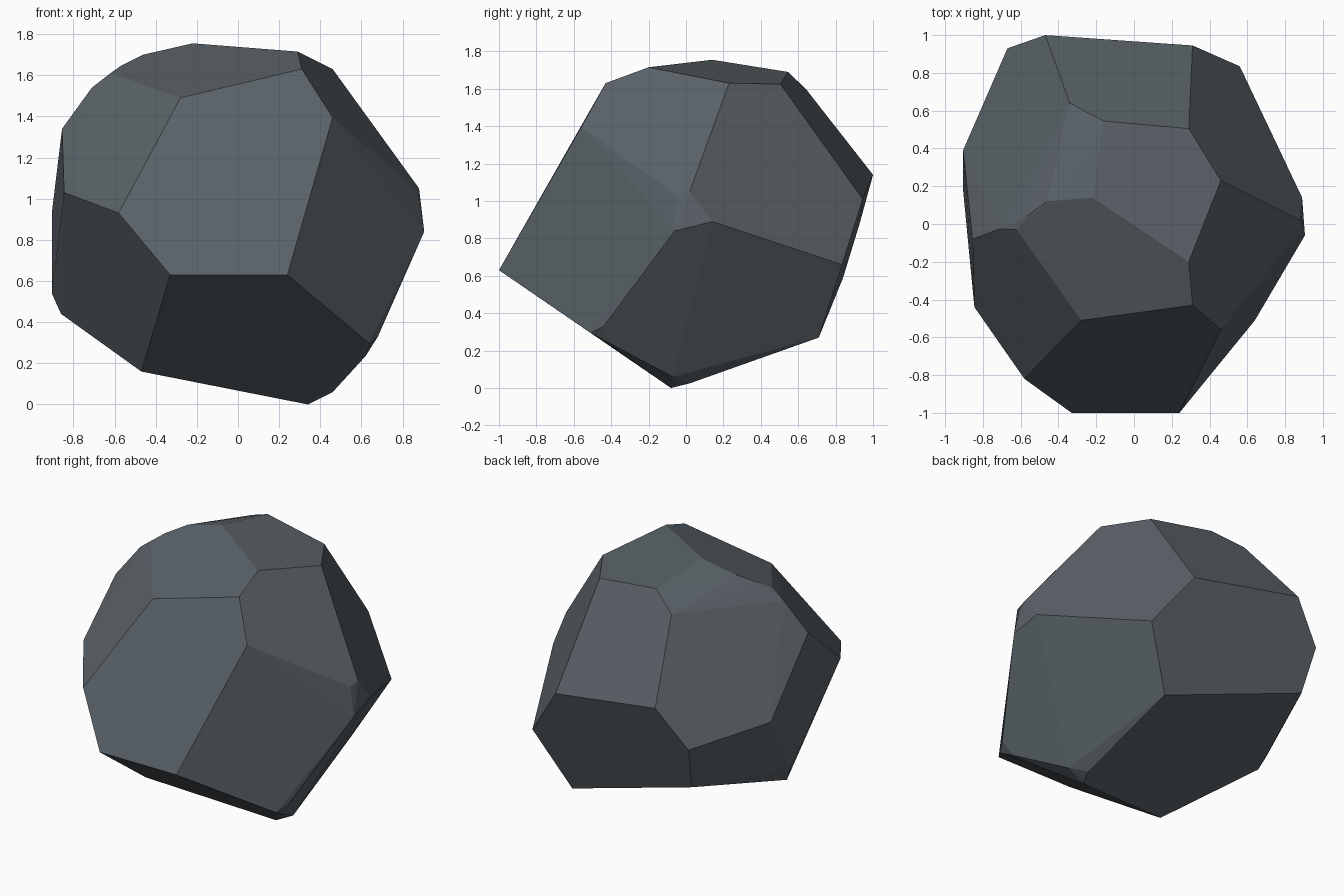
import bpy
import bmesh
import math

if "Cube" in bpy.data.objects:
    bpy.data.objects.remove(bpy.data.objects["Cube"])

# Corners of the faceted boulder, grouped by region
crown = [(-.22, .14, 1.755), (-.46, .12, 1.70), (-.16, .545, 1.69), (-.34, .64, 1.60),
         (.29, -.20, 1.715), (.31, -.43, 1.63), (.46, .23, 1.63), (.29, .505, 1.625),
         (-.28, -.51, 1.49), (.46, -.56, 1.395)]
left_shoulder = [(-.57, .04, 1.645), (-.62, -.03, 1.61), (-.71, -.025, 1.54), (-.855, -.08, 1.34)]
front = [(.24, -1, .63), (-.33, -1, .63), (-.58, -.82, .93), (-.845, -.44, 1.03)]
right = [(.87, -.05, 1.03), (.88, .02, 1.05), (.89, .14, .89), (.905, -.06, .84),
         (.68, -.44, .33), (.64, -.51, .295)]
back = [(.31, .945, 1.01), (-.47, 1, 1.14), (.56, .835, .66), (.35, .71, .27),
        (-.67, .93, .885), (-.63, .84, .59)]
left = [(-.905, .39, .93), (-.905, .18, .54), (-.86, .155, .44)]
base = [(.34, -.08, 0), (.38, .02, .025), (.46, -.07, .06), (.62, -.40, .235), (-.47, -.31, .16)]

# Wrap the corners in a convex shell and merge nearly flat triangles into facets
bm = bmesh.new()
for co in crown + left_shoulder + front + right + back + left + base:
    bm.verts.new(co)
bmesh.ops.convex_hull(bm, input=bm.verts[:])
loose = [v for v in bm.verts if not v.link_faces]
bmesh.ops.delete(bm, geom=loose, context='VERTS')
bmesh.ops.dissolve_limit(bm, angle_limit=math.radians(2.5), verts=bm.verts[:], edges=bm.edges[:])
bmesh.ops.recalc_face_normals(bm, faces=bm.faces[:])

mesh = bpy.data.meshes.new("boulder")
bm.to_mesh(mesh)
bm.free()

# Single slate grey stone colour
stone = bpy.data.materials.new("slate grey stone")
stone.diffuse_color = (0.10, 0.12, 0.135, 1)
stone.use_nodes = True
stone.node_tree.nodes["Principled BSDF"].inputs["Base Color"].default_value = stone.diffuse_color
mesh.materials.append(stone)

boulder = bpy.data.objects.new("boulder", mesh)
bpy.context.collection.objects.link(boulder)
